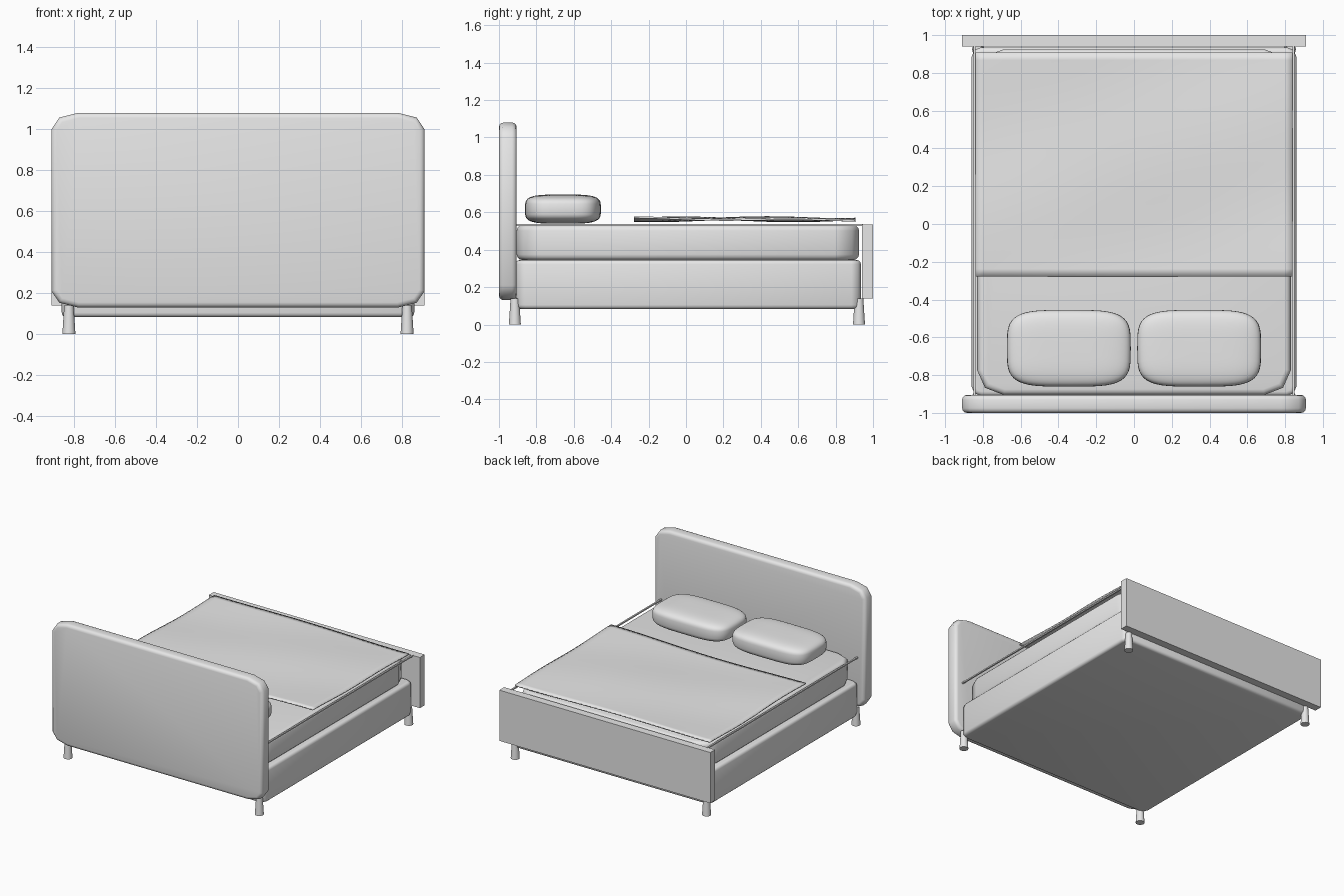
import bpy, bmesh, math
from mathutils import Vector

cube = bpy.data.objects.get("Cube")
if cube:
    bpy.data.objects.remove(cube, do_unlink=True)

GREY = (0.8, 0.8, 0.8, 1.0)
mat = bpy.data.materials.new("plain grey")
mat.use_nodes = True
mat.diffuse_color = GREY
mat.node_tree.nodes["Principled BSDF"].inputs["Base Color"].default_value = GREY


def finish(name, bm, angle=40):
    """Turn a bmesh into a smooth-shaded object with the grey material."""
    bmesh.ops.recalc_face_normals(bm, faces=bm.faces)
    mesh = bpy.data.meshes.new(name)
    bm.to_mesh(mesh)
    bm.free()
    mesh.materials.append(mat)
    ob = bpy.data.objects.new(name, mesh)
    bpy.context.collection.objects.link(ob)
    bpy.ops.object.select_all(action='DESELECT')
    ob.select_set(True)
    bpy.context.view_layer.objects.active = ob
    bpy.ops.object.shade_smooth_by_angle(angle=math.radians(angle))
    return ob


def box(name, lo, hi):
    """Sharp box between two corners."""
    lo, hi = Vector(lo), Vector(hi)
    bm = bmesh.new()
    bmesh.ops.create_cube(bm, size=1)
    for v in bm.verts:
        v.co = (lo + hi) / 2 + v.co * (hi - lo)
    return finish(name, bm)


def slab(name, lo, hi, axis, corner, edge, steps=2, segments=3):
    """Box with rounded corners about one axis and softened rims."""
    lo, hi = Vector(lo), Vector(hi)
    u, w = [i for i in range(3) if i != axis]
    mid, half = (lo + hi) / 2, (hi - lo) / 2
    bm = bmesh.new()
    ring = []
    for q in range(4):
        su = 1 if q in (0, 3) else -1
        sw = 1 if q < 2 else -1
        for i in range(steps + 1):
            a = math.pi / 2 * (q + i / steps)
            p = Vector(mid)
            p[axis] = lo[axis]
            p[u] += su * (half[u] - corner[0]) + corner[0] * math.cos(a)
            p[w] += sw * (half[w] - corner[1]) + corner[1] * math.sin(a)
            ring.append(bm.verts.new(p))
    base = bm.faces.new(ring)
    top = bmesh.ops.extrude_face_region(bm, geom=[base], use_keep_orig=True)
    move = Vector((0, 0, 0))
    move[axis] = hi[axis] - lo[axis]
    bmesh.ops.translate(bm, vec=move,
                        verts=[g for g in top["geom"] if isinstance(g, bmesh.types.BMVert)])
    rims = [e for e in bm.edges if abs(e.verts[0].co[axis] - e.verts[1].co[axis]) < 1e-5]
    bmesh.ops.bevel(bm, geom=rims, offset=edge, segments=segments, profile=0.5,
                    affect='EDGES', clamp_overlap=True)
    return finish(name, bm, 50)


def pillow(name, centre, half):
    """Plump cushion: a sphere squared off towards a box."""
    bm = bmesh.new()
    bmesh.ops.create_uvsphere(bm, u_segments=48, v_segments=24, radius=1)
    for v in bm.verts:
        v.co = Vector([c + h * math.copysign(abs(k) ** 0.5, k)
                       for c, h, k in zip(centre, half, v.co)])
    return finish(name, bm, 80)


def leg(name, x, y):
    """Round leg, a little wider at the foot."""
    bm = bmesh.new()
    bmesh.ops.create_cone(bm, cap_ends=True, segments=20, radius1=0.032,
                          radius2=0.023, depth=0.14)
    bmesh.ops.translate(bm, vec=(x, y, 0.07), verts=bm.verts)
    return finish(name, bm)


# Frame: headboard, footboard and base
slab("headboard", (-0.91, -1, 0.13), (0.91, -0.905, 1.08), 1, (0.13, 0.08), 0.025)
box("footboard", (-0.91, 0.94, 0.14), (0.91, 1, 0.535))
slab("bed_base", (-0.86, -0.91, 0.083), (0.86, 0.935, 0.345), 2, (0.05, 0.05), 0.022)

# Mattress
slab("mattress", (-0.83, -0.905, 0.345), (0.83, 0.925, 0.532), 2, (0.14, 0.13), 0.03)

# Mirrored parts: legs, side rails and pillows
for side, s in (("left", 1), ("right", -1)):
    leg("front_leg_" + side, s * 0.825, -0.915)
    leg("back_leg_" + side, s * 0.825, 0.925)
    box("side_rail_" + side, (s * 0.845 - 0.006, -0.91, 0.527), (s * 0.845 + 0.006, 0.945, 0.537))
    pillow("pillow_" + side, (s * 0.345, -0.658, 0.617), (0.328, 0.203, 0.078))

# Blanket: thin rippled sheet lying over the lower part of the mattress
bm = bmesh.new()
bmesh.ops.create_grid(bm, x_segments=40, y_segments=30, size=1)
for v in bm.verts:
    x, y = v.co.x, v.co.y
    ripple = 0.006 * math.sin(3.2 * x + 1.5 * y) + 0.005 * math.cos(4 * y - 2 * x)
    v.co = (0.84 * x, 0.315 + 0.592 * y, 0.563 + ripple)
blanket = finish("blanket", bm, 60)
solid = blanket.modifiers.new("thickness", 'SOLIDIFY')
solid.thickness = 0.01
solid.offset = 0
